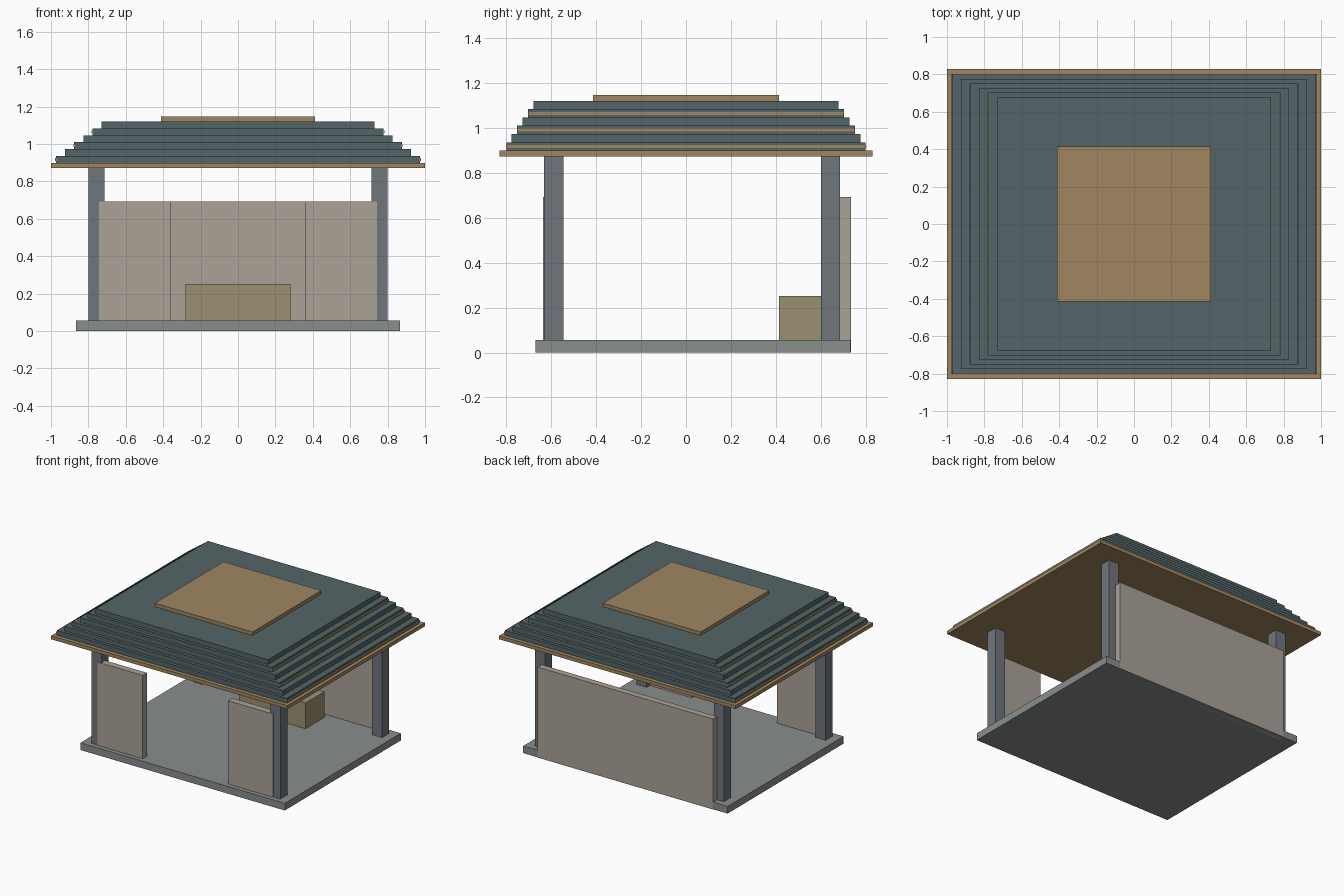
import bpy

if "Cube" in bpy.data.objects:
    bpy.data.objects.remove(bpy.data.objects["Cube"])


def material(name, r, g, b):
    m = bpy.data.materials.new(name)
    m.diffuse_color = (r, g, b, 1)
    m.use_nodes = True
    m.node_tree.nodes["Principled BSDF"].inputs["Base Color"].default_value = m.diffuse_color
    return m


STONE = material("stone", 0.25, 0.27, 0.26)
SLATE = material("slate", 0.16, 0.18, 0.20)
PLASTER = material("plaster", 0.40, 0.36, 0.31)
KHAKI = material("khaki", 0.33, 0.28, 0.17)
TILE = material("roof_tile", 0.09, 0.13, 0.14)
WOOD = material("wood", 0.35, 0.24, 0.12)


def box(name, x, y, z, mat):
    """Box from (min, max) ranges on each axis."""
    bpy.ops.mesh.primitive_cube_add(size=1, location=[(a + b) / 2 for a, b in (x, y, z)])
    o = bpy.context.object
    o.name = name
    o.scale = [b - a for a, b in (x, y, z)]
    bpy.ops.object.transform_apply(location=False, rotation=False, scale=True)
    o.data.materials.append(mat)
    return o


def span(side, inner, outer):
    return tuple(sorted((side * inner, side * outer)))


# Floor slab, back wall and counter
box("floor_slab", (-0.865, 0.865), (-0.67, 0.732), (0, 0.055), STONE)
box("back_wall", (-0.742, 0.742), (0.686, 0.735), (0, 0.692), PLASTER)
box("counter", (-0.282, 0.282), (0.414, 0.64), (0.05, 0.252), KHAKI)

# Corner posts and the two short front walls
for side, label in ((-1, "left"), (1, "right")):
    px = span(side, 0.715, 0.80)
    box("front_post_" + label, px, (-0.631, -0.546), (0.05, 0.88), SLATE)
    box("back_post_" + label, px, (0.60, 0.685), (0.05, 0.88), SLATE)
    box("front_wall_" + label, span(side, 0.361, 0.742), (-0.636, -0.584), (0.05, 0.692), PLASTER)

# Eave board and stepped roof tiers
box("eave_board", (-1, 1), (-0.83, 0.83), (0.872, 0.899), WOOD)
STEP = 0.0368
for i in range(6):
    hx, hy = 0.973 - 0.0487 * i, 0.80 - 0.0243 * i
    z = 0.899 + STEP * i
    box(f"roof_tier_{i + 1}", (-hx, hx), (-hy, hy), (z, z + STEP), TILE)
    # Wooden trim strips on the side edges of every other tier
    if i % 2 == 0:
        for side, label in ((-1, "left"), (1, "right")):
            box(f"trim_strip_{i + 1}_{label}", span(side, hx - 0.006, hx + 0.005),
                (-hy - 0.001, hy + 0.001), (z + 0.011, z + 0.025), WOOD)

# Roof cap
box("roof_cap", (-0.413, 0.413), (-0.415, 0.415), (1.115, 1.147), WOOD)
